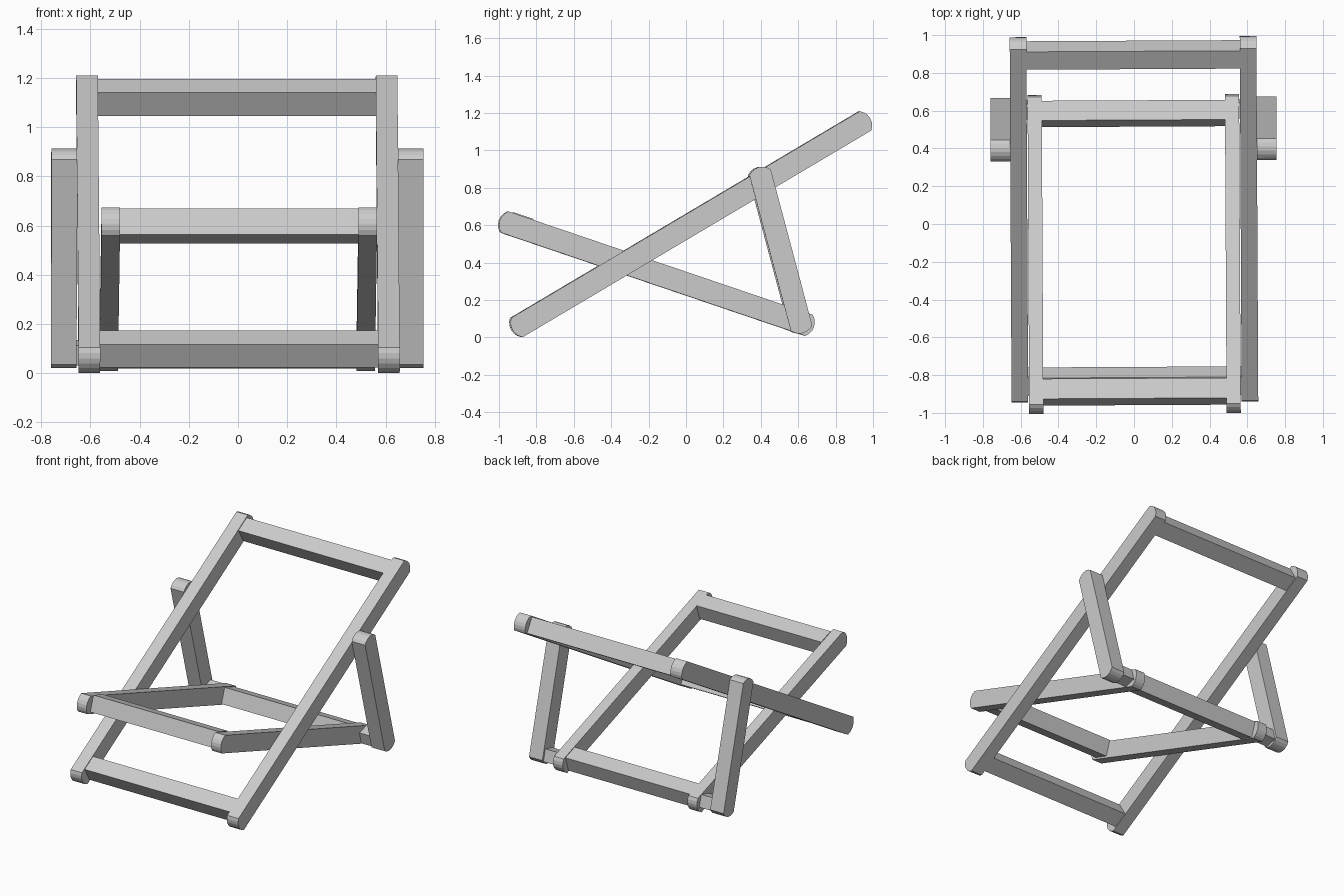
import bpy, bmesh
from math import sin, cos, asin, radians
from mathutils import Vector, Matrix

if "Cube" in bpy.data.objects:
    bpy.data.objects.remove(bpy.data.objects["Cube"])

TWIST = Matrix.Rotation(radians(0.3), 4, 'Z')  # whole chair sits very slightly askew


def extrude_x(name, profile, x0, x1):
    """Solid from a closed (y, z) profile, spanning x0 to x1."""
    bm = bmesh.new()
    face = bm.faces.new([bm.verts.new((x0, p.x, p.y)) for p in profile])
    res = bmesh.ops.extrude_face_region(bm, geom=[face])
    top = [g for g in res['geom'] if isinstance(g, bmesh.types.BMVert)]
    bmesh.ops.translate(bm, verts=top, vec=(x1 - x0, 0, 0))
    bmesh.ops.recalc_face_normals(bm, faces=bm.faces[:])
    bm.transform(TWIST)
    mesh = bpy.data.meshes.new(name)
    bm.to_mesh(mesh)
    bm.free()
    ob = bpy.data.objects.new(name, mesh)
    bpy.context.collection.objects.link(ob)
    return ob


def slat_profile(a, b, depth, bulge, steps=6):
    """Straight slat from a to b with shallow rounded ends."""
    a, b = Vector(a), Vector(b)
    d = (b - a).normalized()
    n = Vector((-d.y, d.x))
    h = depth / 2
    r = (h * h + bulge * bulge) / (2 * bulge)
    half = asin(h / r)
    pts = []
    for end, s in ((b, 1), (a, -1)):
        for i in range(steps + 1):
            t = -half + 2 * half * i / steps
            pts.append(end + d * s * (r * cos(t) - r + bulge) + n * s * r * sin(t))
    return pts


def box_profile(c, direction, size):
    d = Vector(direction).normalized() * size / 2
    n = Vector((-d.y, d.x))
    c = Vector(c)
    return [c - d - n, c + d - n, c + d + n, c - d + n]


def pair(name, profile, inner, outer):
    extrude_x(name + "_left", profile, -outer, -inner)
    extrude_x(name + "_right", profile, inner, outer)


# Long back frame
lo, hi = (-0.907, 0.053), (0.957, 1.158)
back_dir = (hi[0] - lo[0], hi[1] - lo[1])
pair("back_rail", slat_profile(lo, hi, 0.12, 0.028), 0.565, 0.653)
extrude_x("back_top_bar", box_profile((0.895, 1.121), back_dir, 0.11), -0.566, 0.566)
extrude_x("back_bottom_bar", box_profile((-0.832, 0.0975), back_dir, 0.11), -0.566, 0.566)

# Shorter seat frame
front, rear = (-0.972, 0.617), (0.655, 0.065)
seat_dir = (rear[0] - front[0], rear[1] - front[1])
pair("seat_rail", slat_profile(front, rear, 0.12, 0.028), 0.485, 0.56)
extrude_x("seat_front_bar", box_profile((-0.888, 0.598), seat_dir, 0.112), -0.486, 0.486)
extrude_x("seat_rear_bar", box_profile((0.585, 0.089), seat_dir, 0.11), -0.486, 0.486)

# Props joining the back rails to the seat rear
prop_top, prop_foot = (0.392, 0.883), (0.614, 0.05)
pair("prop", slat_profile(prop_top, prop_foot, 0.118, 0.028), 0.653, 0.757)

# Short blocks between prop feet and seat rails
prop_dir = (prop_foot[0] - prop_top[0], prop_foot[1] - prop_top[1])
pair("foot_block", box_profile((0.607, 0.083), prop_dir, 0.085), 0.559, 0.654)
